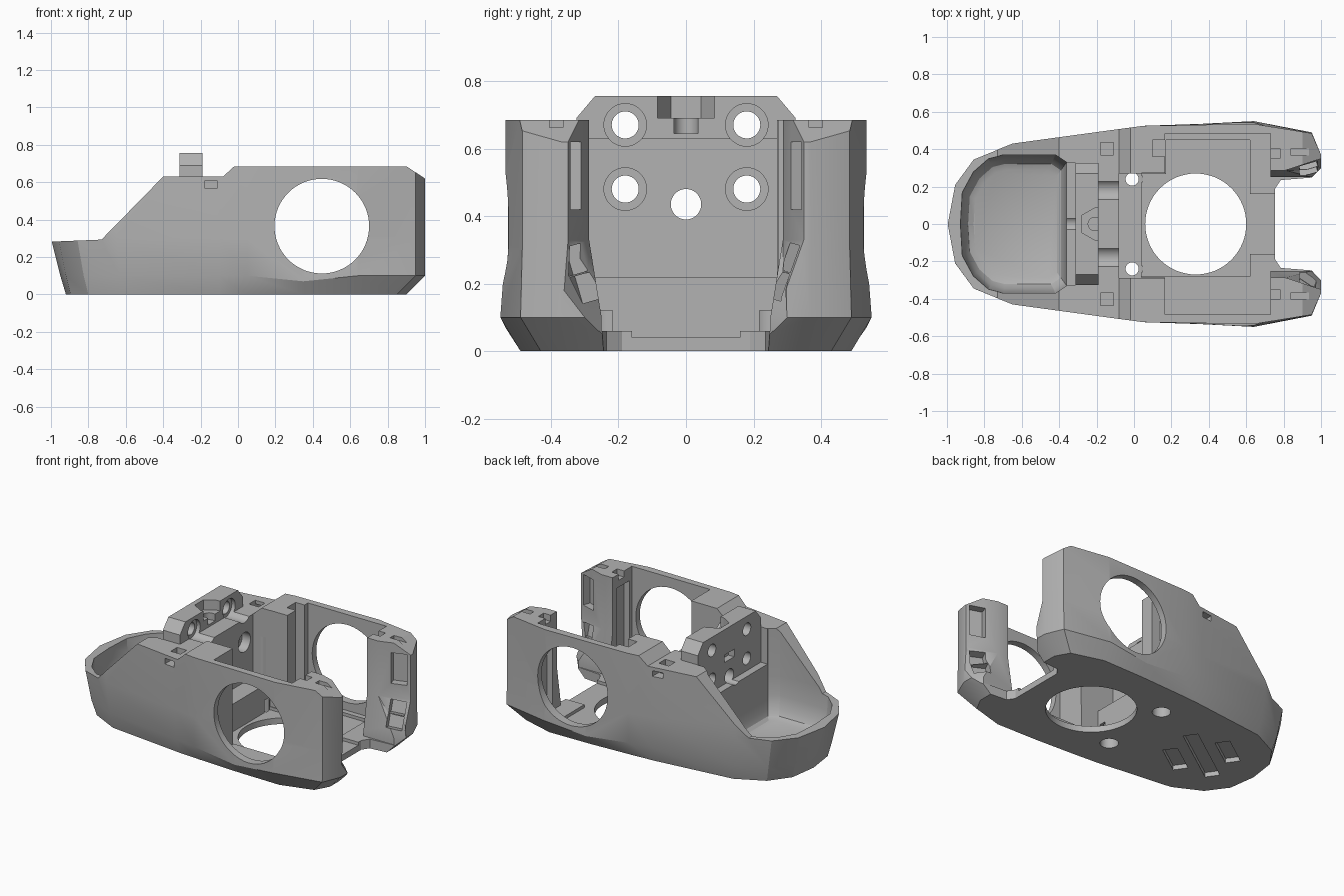
import bpy, bmesh, math
from mathutils import Matrix

cube = bpy.data.objects.get("Cube")
if cube:
    bpy.data.objects.remove(cube, do_unlink=True)

grey = bpy.data.materials.new("plain grey")
grey.use_nodes = True
COLOUR = (0.45, 0.45, 0.45, 1)
grey.diffuse_color = COLOUR
grey.node_tree.nodes["Principled BSDF"].inputs["Base Color"].default_value = COLOUR


def loft(name, rings):
    """Solid through closed rings of equal length."""
    bm = bmesh.new()
    loops = [[bm.verts.new(p) for p in ring] for ring in rings]
    bm.faces.new(loops[0])
    bm.faces.new(loops[-1])
    for a, b in zip(loops, loops[1:]):
        for i in range(len(a)):
            j = (i + 1) % len(a)
            bm.faces.new((a[i], a[j], b[j], b[i]))
    bmesh.ops.recalc_face_normals(bm, faces=bm.faces)
    mesh = bpy.data.meshes.new(name)
    bm.to_mesh(mesh)
    bm.free()
    ob = bpy.data.objects.new(name, mesh)
    bpy.context.collection.objects.link(ob)
    mesh.materials.append(grey)
    return ob


def prism(name, pts, axis, lo, hi):
    """Extrude a 2D outline along an axis."""
    place = {"x": lambda p, d: (d, p[0], p[1]),
             "y": lambda p, d: (p[0], d, p[1]),
             "z": lambda p, d: (p[0], p[1], d)}[axis]
    return loft(name, [[place(p, d) for p in pts] for d in (lo, hi)])


def box(x0, x1, y0, y1, z0, z1):
    pts = [(x0, y0), (x1, y0), (x1, y1), (x0, y1)]
    return prism("box_cutter", pts, "z", z0, z1)


def cylinder(u, v, r, axis, lo, hi, n=48):
    ts = [2 * math.pi * i / n for i in range(n)]
    pts = [(u + r * math.cos(t), v + r * math.sin(t)) for t in ts]
    return prism("round_cutter", pts, axis, lo, hi)


def mirrored(half):
    """Complete a half outline (y >= 0) across the x axis."""
    return half + [(x, -y) for x, y in reversed(half) if y > 0]


def combine(target, other, op="DIFFERENCE"):
    mod = target.modifiers.new("shape", "BOOLEAN")
    mod.operation, mod.solver, mod.object = op, "EXACT", other
    bpy.context.view_layer.objects.active = target
    bpy.ops.object.modifier_apply(modifier=mod.name)
    bpy.data.objects.remove(other, do_unlink=True)


# Outer hull, lofted upward from the chamfered underside
foot = [(-.92, 0), (-.895, .18), (-.8, .31), (-.62, .40), (-.1, .46),
        (.05, .47), (.35, .485), (.64, .49), (.85, .43), (.9, .34)]
belt = [(-.95, 0), (-.92, .19), (-.825, .33), (-.63, .42), (-.1, .495),
        (.05, .52), (.35, .535), (.64, .55), (.95, .49), (1, .37)]
rim = [(-1, 0), (-.96, .21), (-.86, .345), (-.65, .43), (-.1, .505),
       (.05, .525), (.35, .53), (.64, .535), (.95, .485), (1, .37)]
hull = loft("hull", [[(x, y, .07 if (z, x) == (.1, .35) else z) for x, y in mirrored(half)]
                     for z, half in ((0, foot), (.1, belt), (.3, rim), (.72, rim))])

# Side silhouette
combine(hull, prism("top_cutter", [
    (-1.1, .278), (-.73, .293), (-.4, .63), (-.08, .63), (-.02, .685), (.9, .685),
    (1.1, .555), (1.1, 1), (-1.1, 1)], "y", -1, 1))

# Nose bowl, with a ledge below the mounting face
bowl = mirrored([(-.93, 0), (-.92, .17), (-.86, .28), (-.78, .35), (-.7, .37),
                 (-.42, .37), (-.36, .33)])
combine(hull, loft("bowl_cutter", [
    [(-.6 + (x + .6) * s, y * s, z) for x, y in bowl]
    for z, s in ((.07, .78), (.085, .87), (.12, .93), (.2, .98), (.32, 1), (.9, 1))]))
combine(hull, box(-.5, -.312, -.325, .325, .4, 1))

# Mounting plate above the bulkhead
combine(hull, prism("mount_plate", [
    (-.325, .55), (.325, .55), (.325, .69), (.27, .755), (-.27, .755), (-.325, .69)],
    "x", -.313, -.19), "UNION")

# Bay, with a column in each front corner and a low step under the bulkhead
combine(hull, box(.165, .73, -.485, .485, .06, 1))
combine(hull, box(-.08, .2, -.29, .27, .22, 1))
combine(hull, box(.04, .2, -.285, .272, .06, 1))
combine(hull, box(.1, .2, .36, .45, .06, 1))
combine(hull, box(.04, .62, -.28, .268, .04, .3))
combine(hull, box(.17, .62, .2, .45, .04, .3))
combine(hull, box(.5, .9, -.16, .16, .04, .3))

# Rear gateway: pillars lean outward and are bevelled towards the end
low_gate = mirrored([(.7, .25), (.95, .25), (1.1, .4)])
high_gate = mirrored([(.7, .287), (.81, .287), (1.1, .382)])
combine(hull, loft("gate_cutter", [
    [(x, y, z) for x, y in half]
    for z, half in ((.06, low_gate), (.1, low_gate), (.33, high_gate), (1, high_gate))]))
combine(hull, prism("mouth_cutter", mirrored([
    (.755, .19), (.785, .235), (.95, .248), (1.1, .398)]), "z", -1, .3))

# Large side and floor openings
combine(hull, cylinder(.448, .365, .253, "y", -1, 1, 64))
combine(hull, cylinder(.33, 0, .27, "z", -1, .15, 64))

# Bulkhead bores
for y in (-.18, .18):
    for z in (.48, .67):
        combine(hull, cylinder(y, z, .04, "x", -.6, .0))
        combine(hull, cylinder(y, z, .063, "x", -.215 if z > .6 else -.14, .02))
combine(hull, cylinder(0, .435, .045, "x", -.6, 0))
combine(hull, box(-.5, -.27, -.05, .05, .54, .59))

# Central relief and screw bore
combine(hull, prism("relief_cutter", [
    (-.28, -.045), (-.21, -.085), (-.15, -.085), (-.15, .085), (-.21, .085),
    (-.28, .045)], "z", .69, 1))
combine(hull, cylinder(-.21, 0, .035, "z", .645, 1, 32))
combine(hull, box(-.21, -.1, -.035, .035, .645, 1))

# Small openings repeated on both sides
for s in (-1, 1):
    def side_box(x0, x1, y0, y1, z0, z1):
        a, b = sorted((s * y0, s * y1))
        combine(hull, box(x0, x1, a, b, z0, z1))

    combine(hull, cylinder(-.01, s * .24, .035, "z", -1, .5, 32))
    combine(hull, cylinder(-.01, s * .24, .055, "z", -1, .12, 32))
    side_box(-.18, -.11, .37, .435, .52, 1)
    side_box(-.18, -.11, .4, .7, .57, .607)
    side_box(.7, .78, .35, .405, .645, 1)
    side_box(.7, .77, .33, .46, .1, .6)
    side_box(.84, 1.1, .365, .405, .662, 1)
    # slots in the bevelled pillar faces: one upright, two leaning
    for y, z, tall, lean in ((.327, .52, .1, 0), (.315, .275, .042, .28),
                             (.287, .19, .042, .28)):
        slot = box(-.05, .05, -.05, .05, -tall, tall)
        slot.data.transform(Matrix.Translation((.932, s * y, z))
                            @ Matrix.Rotation(-s * lean, 4, "X")
                            @ Matrix.Rotation(s * .317, 4, "Z"))
        combine(hull, slot)

# Shallow diagonal grooves underneath
for offset, length in ((-.16, .12), (0, .25), (.16, .12)):
    groove = box(-length, length, offset - .045, offset + .045, -.1, .03)
    groove.data.transform(Matrix.Translation((-.52, 0, 0))
                          @ Matrix.Rotation(math.radians(35), 4, "Z"))
    combine(hull, groove)

# Soft bowl and bores, crisp edges elsewhere
bpy.ops.object.select_all(action="DESELECT")
hull.select_set(True)
bpy.context.view_layer.objects.active = hull
bpy.ops.object.shade_smooth_by_angle(angle=math.radians(25))
